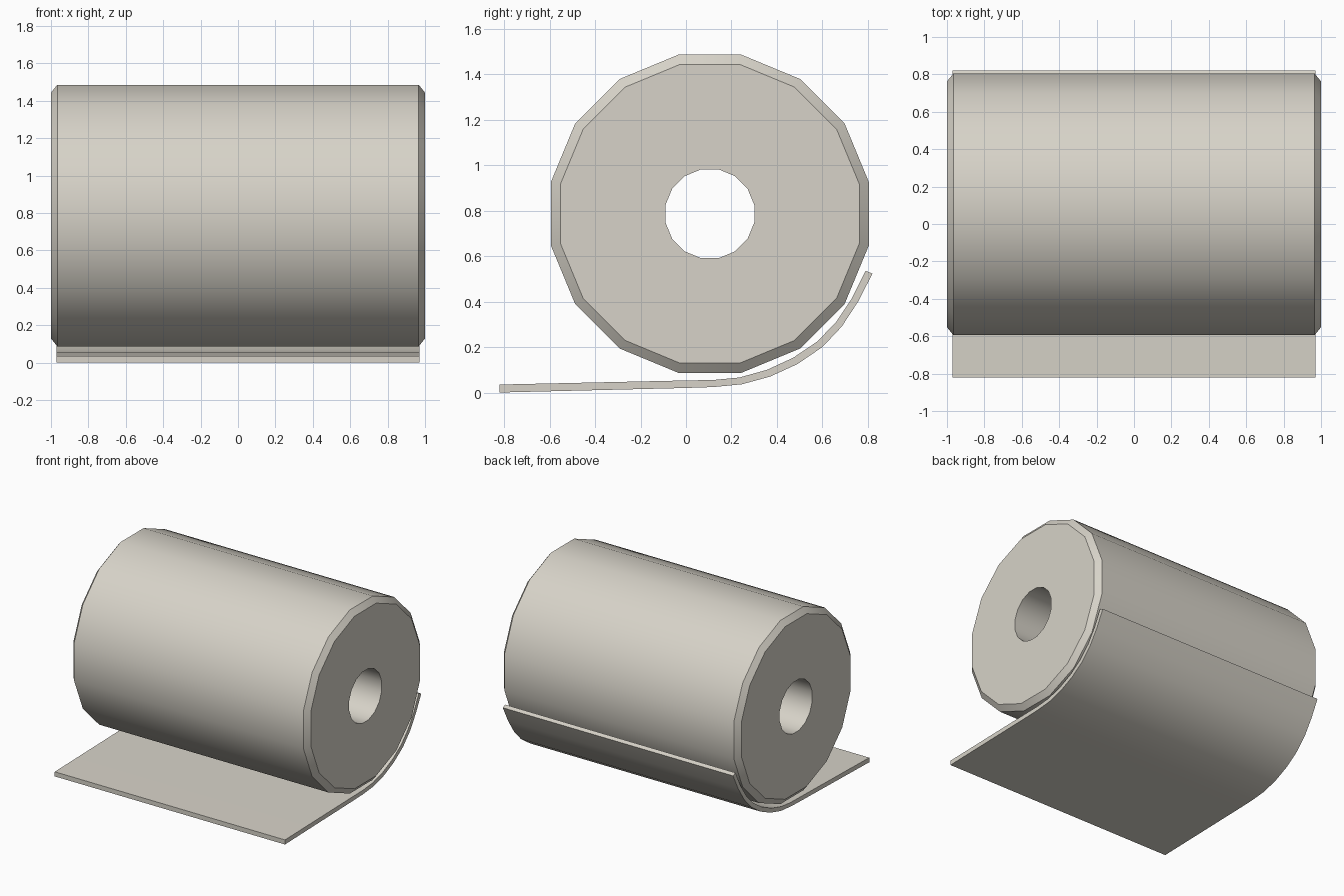
import bpy, bmesh, math

if "Cube" in bpy.data.objects:
    bpy.data.objects.remove(bpy.data.objects["Cube"])

# Single off-white paper colour
paper = bpy.data.materials.new("paper_white")
paper.diffuse_color = (0.68, 0.65, 0.58, 1)
paper.use_nodes = True
paper.node_tree.nodes["Principled BSDF"].inputs["Base Color"].default_value = paper.diffuse_color

SIDES = 16
CY, CZ = 0.105, 0.786          # roll axis


def make_object(name, bm):
    bmesh.ops.recalc_face_normals(bm, faces=bm.faces)
    mesh = bpy.data.meshes.new(name)
    bm.to_mesh(mesh)
    bm.free()
    obj = bpy.data.objects.new(name, mesh)
    bpy.context.collection.objects.link(obj)
    mesh.materials.append(paper)
    bpy.ops.object.select_all(action='DESELECT')
    obj.select_set(True)
    bpy.context.view_layer.objects.active = obj
    bpy.ops.object.shade_smooth_by_angle(angle=math.radians(30))
    return obj


# Roll: closed (x, radius) profile swept around the axis, with chamfered rims
bm = bmesh.new()
profile = [(-1, 0.199), (-1, 0.67), (-0.966, 0.713),
           (0.966, 0.713), (1, 0.67), (1, 0.199)]
rings = []
for x, r in profile:
    ring = []
    for i in range(SIDES):
        a = 2 * math.pi * (i + 0.5) / SIDES
        ring.append(bm.verts.new((x, CY + r * math.cos(a), CZ + r * math.sin(a))))
    rings.append(ring)
for k, ring in enumerate(rings):
    nxt = rings[(k + 1) % len(rings)]
    for i in range(SIDES):
        j = (i + 1) % SIDES
        bm.faces.new((ring[i], ring[j], nxt[j], nxt[i]))
make_object("paper_roll", bm)

# Loose sheet: thin strip lying flat, then curling up behind the roll
lower = [(-0.82, 0.0), (0.0, 0.02), (0.12, 0.024), (0.245, 0.036), (0.37, 0.07),
         (0.49, 0.125), (0.60, 0.20), (0.685, 0.29), (0.757, 0.40), (0.82, 0.523)]
upper = [(-0.82, 0.035), (0.0, 0.053), (0.12, 0.055), (0.235, 0.066), (0.357, 0.10),
         (0.472, 0.153), (0.577, 0.224), (0.66, 0.31), (0.73, 0.415), (0.79, 0.535)]
outline = lower + upper[::-1]
n = len(outline)
bm = bmesh.new()
left, right = ([bm.verts.new((x, y, z)) for y, z in outline] for x in (-0.97, 0.97))
for i in range(n):
    j = (i + 1) % n
    bm.faces.new((left[i], left[j], right[j], right[i]))
# Side edges as a row of quads
for side in (left, right):
    for i in range(len(lower) - 1):
        bm.faces.new((side[i], side[i + 1], side[n - 2 - i], side[n - 1 - i]))
make_object("loose_sheet", bm)
